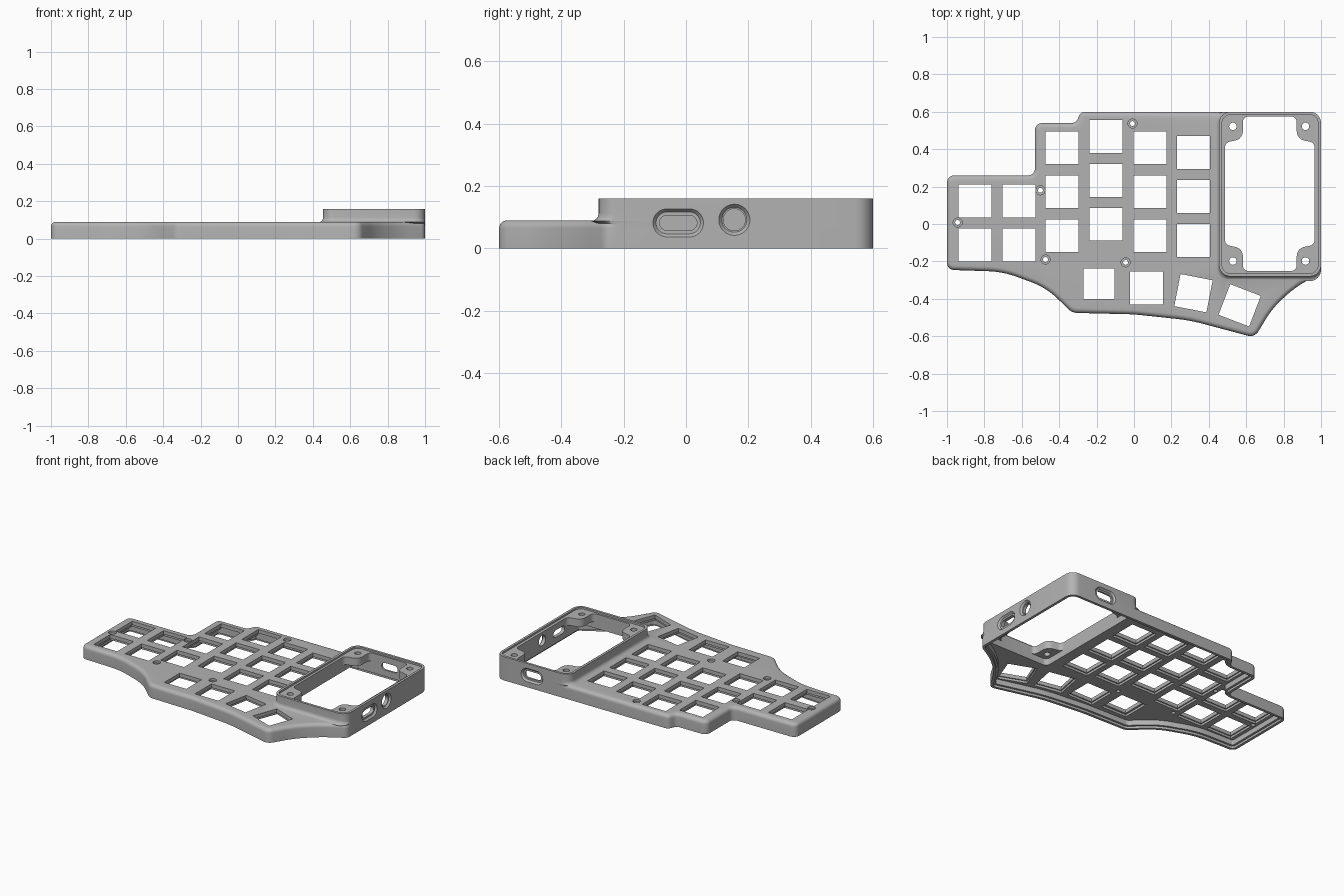
import bpy, bmesh
from math import pi, sin, cos, tan, radians
from mathutils import Vector, Matrix

cube = bpy.data.objects.get("Cube")
if cube:
    bpy.data.objects.remove(cube, do_unlink=True)

grey = bpy.data.materials.new("matte grey")
grey.use_nodes = True
COLOUR = (0.45, 0.45, 0.45, 1)
grey.diffuse_color = COLOUR
grey.node_tree.nodes["Principled BSDF"].inputs["Base Color"].default_value = COLOUR


def rounded(corners, steps=8):
    """Outline from (x, y, radius) corners, each corner turned into an arc."""
    out = []
    for i, (x, y, r) in enumerate(corners):
        p = Vector((x, y))
        u = (Vector(corners[i - 1][:2]) - p).normalized()
        v = (Vector(corners[(i + 1) % len(corners)][:2]) - p).normalized()
        if r == 0:
            out.append(p)
            continue
        half = u.angle(v) / 2
        c = p + (u + v).normalized() * r / sin(half)
        a, b = p + u * r / tan(half) - c, p + v * r / tan(half) - c
        turn = a.angle(b)
        for k in range(steps + 1):
            s = k / steps
            out.append(c + (a * sin((1 - s) * turn) + b * sin(s * turn)) / sin(turn))
    return out


def rect(x0, y0, x1, y1, r):
    return rounded([(x0, y0, r), (x1, y0, r), (x1, y1, r), (x0, y1, r)])


def inset(pts, d):
    out = []
    for i, p in enumerate(pts):
        e1, e2 = (p - pts[i - 1]).normalized(), (pts[(i + 1) % len(pts)] - p).normalized()
        n1, n2 = Vector((-e1.y, e1.x)), Vector((-e2.y, e2.x))
        n = (n1 + n2).normalized()
        out.append(p + n * d / max(0.3, n.dot(n1)))
    return out


def stadium(half_length, r, steps=16):
    out = []
    for side, start in ((1, -pi / 2), (-1, pi / 2)):
        for k in range(steps + (half_length > 0)):
            a = start + pi * k / steps
            out.append(Vector((side * half_length + r * cos(a), r * sin(a))))
    return out


def loft(bm, layers, matrix=Matrix()):
    """Closed solid through stacked (outline, height) layers."""
    rings = [[bm.verts.new(matrix @ Vector((p.x, p.y, z))) for p in pts] for pts, z in layers]
    for low, high in zip(rings, rings[1:]):
        for i in range(len(low)):
            bm.faces.new((low[i - 1], low[i], high[i], high[i - 1]))
    bm.faces.new(rings[0][::-1])
    bm.faces.new(rings[-1])


def make(name, bm):
    bmesh.ops.recalc_face_normals(bm, faces=bm.faces)
    mesh = bpy.data.meshes.new(name)
    bm.to_mesh(mesh)
    bm.free()
    mesh.materials.append(grey)
    obj = bpy.data.objects.new(name, mesh)
    bpy.context.collection.objects.link(obj)
    return obj


def solid(name, layers):
    bm = bmesh.new()
    loft(bm, layers)
    return make(name, bm)


def combine(target, tool, operation):
    mod = target.modifiers.new(tool.name, "BOOLEAN")
    mod.operation, mod.solver, mod.object = operation, "EXACT", tool
    bpy.context.view_layer.objects.active = target
    bpy.ops.object.modifier_apply(modifier=mod.name)
    bpy.data.objects.remove(tool, do_unlink=True)


# Key plate with a rounded top edge
outline = rounded([
    (-1, -.245, .04), (-.7, -.255, .5), (-.47, -.34, .4), (-.33, -.475, .07),
    (0, -.483, 1), (.3, -.515, 1), (.645, -.607, .05), (.74, -.45, .5),
    (.86, -.34, .6), (1, -.26, .04), (1, .6, .06), (-.285, .6, .035),
    (-.31, .54, .035), (-.53, .54, .04), (-.53, .26, .035), (-1, .26, .04)])
TOP, FILLET = .09, .025
layers = [(outline, 0)]
for k in range(7):
    a = k / 6 * pi / 2
    layers.append((inset(outline, FILLET * (1 - cos(a))), TOP - FILLET * (1 - sin(a))))
case = solid("keyboard_case", layers)

# Raised controller bay, flared where it meets the plate
layers = [(rect(.455, -.28, 1, .6, .06), 0), (rect(.455, -.28, 1, .6, .06), .08)]
for k in range(7):
    a = k / 6 * pi / 2
    d = .025 * (1 - sin(a))
    layers.append((rect(.455 - d, -.28 - d, 1, .6, .06), .088 + .025 * (1 - cos(a))))
layers.append((rect(.455, -.28, 1, .6, .06), .16))
combine(case, solid("controller_bay", layers), "UNION")

# Hollow underside and the ledge for a base plate
combine(case, solid("cavity", [(inset(outline, .032), -.01), (inset(outline, .032), .05)]), "DIFFERENCE")
combine(case, solid("base_ledge", [(inset(outline, .018), -.02), (inset(outline, .018), .015)]), "DIFFERENCE")

# Bay interior, opening between the corner tabs, and lid recess
BX, BY, HX, HY = .726, .162, .239, .413
inner = rect(BX - HX, BY - HY, BX + HX, BY + HY, .03)
combine(case, solid("bay_interior", [(inner, -.03), (inner, .095)]), "DIFFERENCE")
corners = []
for sx, sy in ((-1, -1), (1, -1), (1, 1), (-1, 1)):
    tab = [(BX + sx * HX, BY + sy * (HY - .14), .03), (BX + sx * (HX - .095), BY + sy * (HY - .12), .05),
           (BX + sx * (HX - .095), BY + sy * HY, .03)]
    corners += tab if sx * sy > 0 else tab[::-1]
opening = rounded(corners)
combine(case, solid("bay_opening", [(opening, -.04), (opening, .2)]), "DIFFERENCE")
lid = rect(.471, -.264, .984, .584, .045)
combine(case, solid("lid_recess", [(lid, .148), (lid, .19)]), "DIFFERENCE")

# Key openings with a wider clip pocket below
holes = bmesh.new()
columns = [(-.85, .123, 2), (-.615, .123, 2), (-.385, .407, 3),
           (-.15, .468, 3), (.086, .407, 3), (.318, .382, 3)]
keys = [(x, y - .235 * row, 0) for x, y, rows in columns for row in range(rows)]
keys += [(-.187, -.32, 0), (.067, -.342, 0), (.318, -.37, -11), (.565, -.435, -21)]
for x, y, angle in keys:
    place = Matrix.Translation((x, y, 0)) @ Matrix.Rotation(radians(angle), 4, "Z")
    h = .0875 if x != -.187 else .082
    key, pocket = rect(-h, -h, h, h, 0), rect(-.095, -.095, .095, .095, 0)
    loft(holes, [(pocket, -.05), (pocket, .065), (key, .065), (key, .2)], place)

# Countersunk plate screws and tab screws
for x, y in ((-.008, .537), (-.5, .18), (-.943, .008), (-.473, -.19), (-.045, -.205)):
    loft(holes, [(stadium(0, .013), -.05), (stadium(0, .013), .075),
                 (stadium(0, .024), .075), (stadium(0, .024), .2)], Matrix.Translation((x, y, 0)))
for sx in (-1, 1):
    for sy in (-1, 1):
        place = Matrix.Translation((BX - .003 + sx * .194, BY + sy * .36, 0))
        loft(holes, [(stadium(0, .02), .07), (stadium(0, .02), .25)], place)


# Side and back ports with bevelled surrounds
def port(along, outward, position, half_length, r, hole):
    place = Matrix.Translation(position) @ Matrix((along, (0, 0, 1), outward)).transposed().to_4x4()
    loft(holes, [(stadium(half_length, hole), -.06), (stadium(half_length, hole), -.012),
                 (stadium(half_length, r - .01), -.012), (stadium(half_length, r), 0),
                 (stadium(half_length, r), .02)], place)


port((0, 1, 0), (1, 0, 0), (1, -.025, .082), .036, .045, .024)
port((0, 1, 0), (1, 0, 0), (1, .155, .092), 0, .05, .035)
port((1, 0, 0), (0, 1, 0), (.73, .6, .082), .036, .045, .024)
combine(case, make("openings", holes), "DIFFERENCE")

# Smooth curved edges, keep hard ones
bpy.ops.object.select_all(action="DESELECT")
case.select_set(True)
bpy.context.view_layer.objects.active = case
bpy.ops.object.shade_smooth_by_angle(angle=radians(30))
